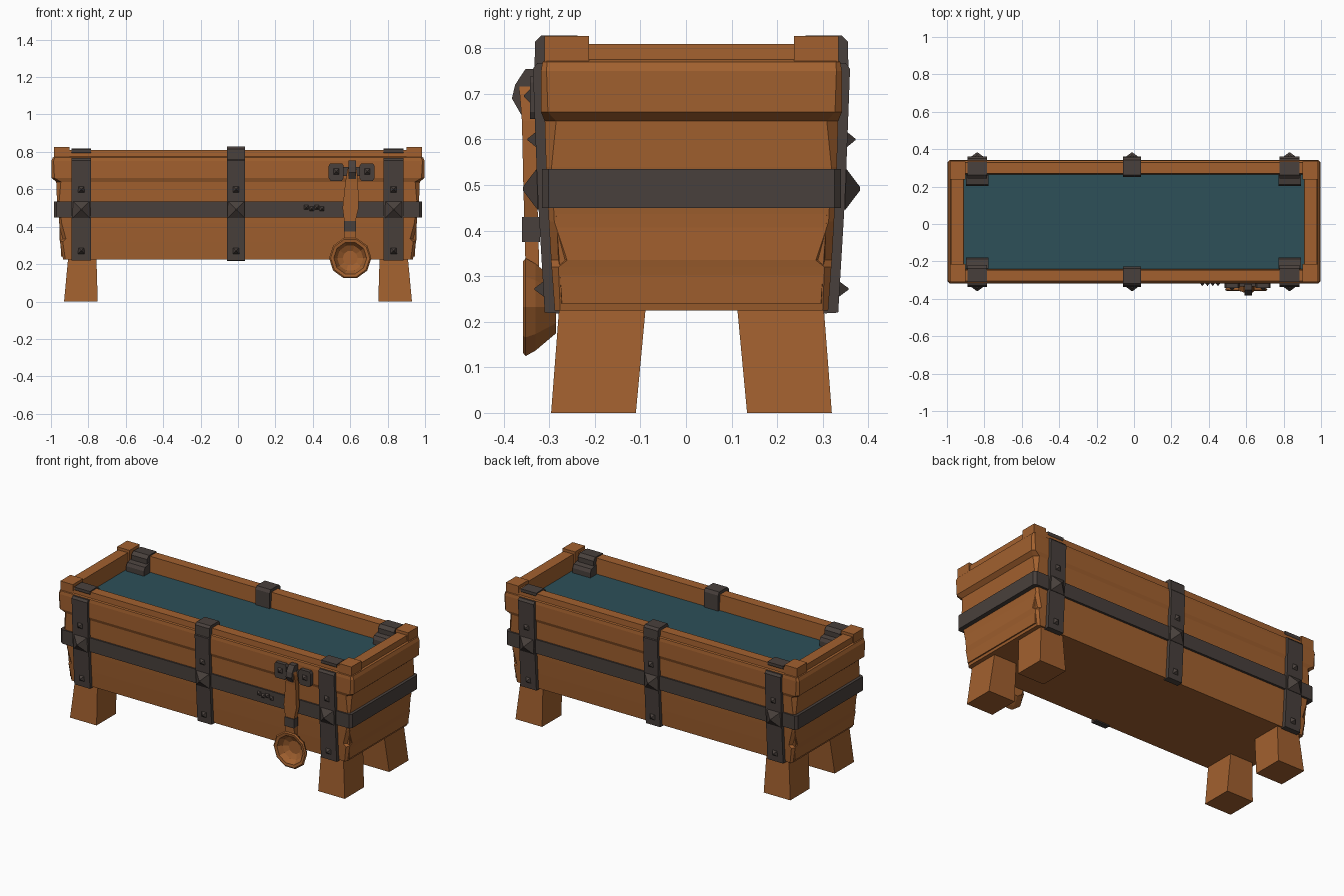
import bpy
import bmesh
from math import sin, cos, pi

cube = bpy.data.objects.get("Cube")
if cube:
    bpy.data.objects.remove(cube)

YC = 0.012  # the trough sits slightly behind the origin


def material(name, rgb):
    m = bpy.data.materials.new(name)
    m.use_nodes = True
    m.diffuse_color = (*rgb, 1)
    m.node_tree.nodes["Principled BSDF"].inputs["Base Color"].default_value = (*rgb, 1)
    return m


WOOD = material("warm wood", (0.36, 0.118, 0.028))
IRON = material("dark iron", (0.066, 0.051, 0.045))
WATER = material("deep water", (0.026, 0.08, 0.098))


def loft(name, rings, mat):
    """Skin a stack of equal-length rings and close both ends."""
    bm = bmesh.new()
    rows = [[bm.verts.new(p) for p in ring] for ring in rings]
    n = len(rows[0])
    for a, b in zip(rows, rows[1:]):
        for i in range(n):
            j = (i + 1) % n
            bm.faces.new((a[i], a[j], b[j], b[i]))
    bm.faces.new(rows[0][::-1])
    bm.faces.new(rows[-1])
    bmesh.ops.recalc_face_normals(bm, faces=bm.faces)
    me = bpy.data.meshes.new(name)
    bm.to_mesh(me)
    bm.free()
    me.materials.append(mat)
    ob = bpy.data.objects.new(name, me)
    bpy.context.scene.collection.objects.link(ob)
    return ob


def rect(x0, x1, y0, y1, z):
    return [(x0, y0, z), (x1, y0, z), (x1, y1, z), (x0, y1, z)]


def box(name, x0, x1, y0, y1, z0, z1, mat):
    return loft(name, [rect(x0, x1, y0, y1, z0), rect(x0, x1, y0, y1, z1)], mat)


def cut_rect(z, hx, hy, c):
    """Rectangle with cut corners at height z."""
    pts = [(hx, hy - c), (hx - c, hy), (c - hx, hy), (-hx, hy - c),
           (-hx, c - hy), (c - hx, -hy), (hx - c, -hy), (hx, c - hy)]
    return [(x, y + YC, z) for x, y in pts]


def stud(name, x, y, z, s, size, height, mat=IRON):
    """Four-sided pointed stud that sticks out along s * y."""
    def ring(r, yy):
        return [(x - r, yy, z - r), (x + r, yy, z - r), (x + r, yy, z + r), (x - r, yy, z + r)]
    return loft(name, [ring(size, y - s * 0.02), ring(size, y), ring(size * 0.08, y + s * height)], mat)


# Trough shell: battered sides, overhanging lip, rim, and inner walls
loft("trough_body", [cut_rect(*r) for r in [
    (0.225, 0.935, 0.300, 0.012),
    (0.32, 0.952, 0.307, 0.015),
    (0.335, 0.955, 0.308, 0.035),
    (0.42, 0.955, 0.313, 0.012),
    (0.54, 0.968, 0.319, 0.012),
    (0.64, 0.972, 0.322, 0.025),
    (0.66, 0.996, 0.330, 0.015),
    (0.75, 0.998, 0.330, 0.012),
    (0.77, 0.990, 0.327, 0.010),
    (0.775, 0.980, 0.320, 0.006),
    (0.81, 0.978, 0.318, 0.006),
    (0.81, 0.912, 0.258, 0.002),
    (0.70, 0.908, 0.252, 0.002)]], WOOD)

# Water
box("water", -0.912, 0.912, YC - 0.257, YC + 0.257, 0.70, 0.715, WATER)

# Iron belt around the body
loft("iron_belt", [cut_rect(z, 0.985, 0.328, 0.014) for z in (0.45, 0.535)], IRON)

for sx, side in ((-1, "right"), (1, "left")):
    # Raised end panel with its upper corners cut away
    panel = [(-0.29, 0.24), (0.29, 0.24), (0.31, 0.54), (0.225, 0.65), (-0.225, 0.65), (-0.31, 0.54)]
    loft(side + "_end_panel",
         [[(sx * 0.90, y + YC, z) for y, z in panel],
          [(sx * (0.945 + 0.06 * (z - 0.24)), y * 0.98 + YC, z) for y, z in panel]], WOOD)

    for s, end in ((-1, "front"), (1, "back")):
        # Corner block on the rim
        a, b = sorted((YC + s * 0.225, YC + s * 0.323))
        c, d = sorted((sx * 0.90, sx * 0.985))
        box(f"{end}_{side}_corner_block", c, d, a, b, 0.74, 0.827, WOOD)

        # Flared leg
        def leg_ring(z, xi, xo, yi, yo):
            return rect(sx * xi, sx * xo, YC + s * yi, YC + s * yo, z)
        loft(f"{end}_{side}_leg",
             [leg_ring(0, 0.75, 0.93, 0.122, 0.308),
              leg_ring(0.235, 0.757, 0.908, 0.1, 0.29)], WOOD)

# Vertical iron straps with hooks over the rim, studs and crossing bosses
for s, end in ((-1, "front"), (1, "back")):
    for x, spot in ((-0.838, "right"), (-0.01, "middle"), (0.832, "left")):
        label = f"{end}_{spot}"
        middle = spot == "middle"
        w = 0.048 if middle else 0.053

        def slab(name, profile, half):
            return loft(name, [[(x + k * half, YC + s * y, z) for y, z in profile]
                               for k in (-1, 1)], IRON)

        slab(label + "_strap",
             [(0.285, 0.218), (0.322, 0.22), (0.338, 0.49), (0.348, 0.755), (0.338, 0.768), (0.30, 0.768)], w)
        if middle:
            slab(label + "_hook",
                 [(0.345, 0.74), (0.343, 0.815), (0.33, 0.828), (0.25, 0.828), (0.24, 0.81), (0.24, 0.70)], w)
        else:
            slab(label + "_rim_plate",
                 [(0.322, 0.80), (0.322, 0.815), (0.25, 0.818), (0.23, 0.80), (0.23, 0.70), (0.255, 0.70)], w)
            slab(label + "_inner_clip",
                 [(0.25, 0.69), (0.25, 0.775), (0.20, 0.765), (0.19, 0.745), (0.19, 0.69)], w + 0.007)
        stud(label + "_boss", x, YC + s * 0.338, 0.492, s, 0.046, 0.032)
        stud(label + "_upper_stud", x, YC + s * 0.341, 0.60, s, 0.017, 0.019)
        stud(label + "_lower_stud", x, YC + s * 0.324, 0.272, s, 0.017, 0.021)

# Ladle bowl, open to the front
bowl = [(-0.285, 0.06), (-0.33, 0.10), (-0.352, 0.113), (-0.358, 0.105),
        (-0.355, 0.088), (-0.325, 0.07), (-0.31, 0.04)]
loft("ladle_bowl",
     [[(0.6 + r * cos(2 * pi * i / 10), y, 0.232 + r * sin(2 * pi * i / 10)) for i in range(10)]
      for y, r in bowl], WOOD)

# Ladle handle, wider near the middle
loft("ladle_handle",
     [rect(x - w, x + w, y - 0.03, y, z) for x, y, w, z in [
         (0.598, -0.322, 0.030, 0.315),
         (0.598, -0.325, 0.030, 0.43),
         (0.602, -0.327, 0.043, 0.50),
         (0.608, -0.33, 0.034, 0.64),
         (0.61, -0.335, 0.026, 0.70),
         (0.61, -0.335, 0.015, 0.73)]], WOOD)
box("ladle_collar", 0.566, 0.63, -0.36, -0.32, 0.375, 0.43, IRON)

# Wall bracket that holds the ladle
box("bracket_bar", 0.55, 0.67, -0.333, -0.30, 0.67, 0.72, IRON)
for x, label in ((0.525, "right"), (0.69, "left")):
    loft(label + "_bracket_plate",
         [rect(x - w, x + w, -0.342, -0.30, z)
          for w, z in ((0.03, 0.645), (0.04, 0.66), (0.04, 0.725), (0.032, 0.738))], IRON)
    stud(label + "_bracket_stud", x, -0.342, 0.695, -1, 0.015, 0.014)
loft("bracket_hook",
     [rect(0.59, 0.63, y, -0.32, z)
      for y, z in ((-0.362, 0.655), (-0.382, 0.69), (-0.375, 0.72), (-0.352, 0.755))], IRON)

# Dents raised on the belt
for i in range(4):
    stud(f"belt_burr_{i + 1}", 0.365 + i * 0.028, -0.317, 0.503 - 0.008 * (i % 2), -1, 0.012, 0.014)
